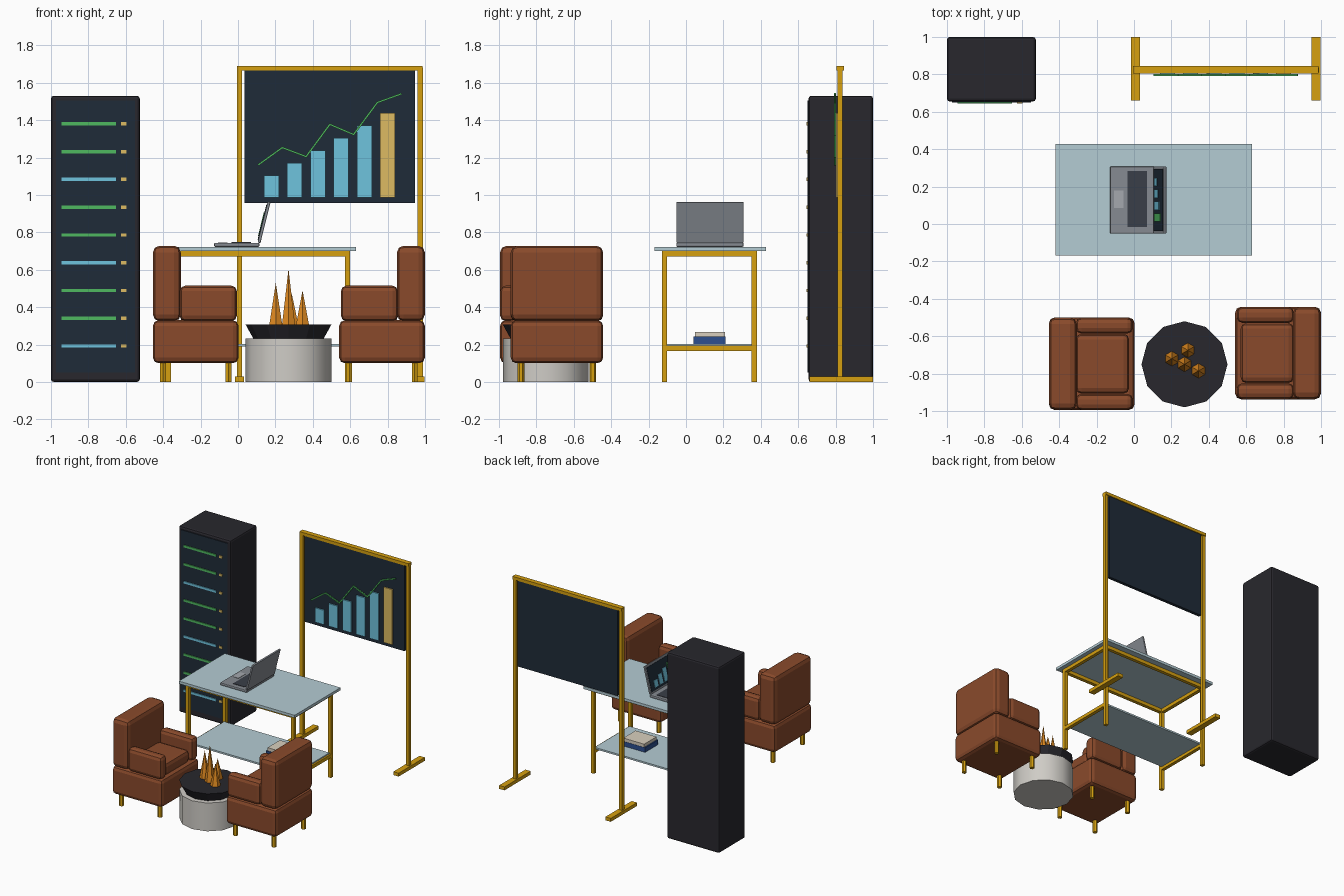
import bpy, math
from mathutils import Vector

if "Cube" in bpy.data.objects:
    bpy.data.objects.remove(bpy.data.objects["Cube"])


def mat(name, hexcol):
    m = bpy.data.materials.new(name)
    c = [int(hexcol[i:i + 2], 16) / 255 for i in (0, 2, 4)]
    m.diffuse_color = [((v + 0.055) / 1.055) ** 2.4 if v > 0.04 else v / 12.92 for v in c] + [1]
    m.use_nodes = True
    m.node_tree.nodes["Principled BSDF"].inputs["Base Color"].default_value = m.diffuse_color
    return m


GOLD, GLASS = mat("gold", "D6A010"), mat("glass", "B4CCD4")
LEATHER, BLACK = mat("leather", "8A4A2B"), mat("black", "28272D")
NAVY, GREEN = mat("navy", "1F2B38"), mat("green", "4FB860")
BLUE, SAND = mat("blue", "6FC3DE"), mat("sand", "DDBB62")
STEEL, DARK = mat("steel", "868B92"), mat("dark_keys", "3A3E48")
FLAME, STONE = mat("flame", "E08A20"), mat("stone", "CFCCC6")
BOOK, PAPER = mat("book_blue", "2C4F8F"), mat("paper", "D8CFBE")


def finish(o, name, m):
    o.name = name
    o.data.materials.append(m)
    return o


def box(name, x, y, z, m, bevel=0, segs=2):
    """Box from (min, max) ranges."""
    bpy.ops.mesh.primitive_cube_add(size=1, location=[sum(r) / 2 for r in (x, y, z)])
    o = finish(bpy.context.object, name, m)
    o.scale = [abs(r[1] - r[0]) for r in (x, y, z)]
    bpy.ops.object.transform_apply(location=False, rotation=False, scale=True)
    if bevel:
        b = o.modifiers.new("bevel", 'BEVEL')
        b.width, b.segments = bevel, segs
    return o


def cone(name, loc, r1, r2, z, sides, m):
    bpy.ops.mesh.primitive_cone_add(vertices=sides, radius1=r1, radius2=r2, depth=z[1] - z[0],
                                    location=(loc[0], loc[1], sum(z) / 2))
    return finish(bpy.context.object, name, m)


def span(c, half):
    return (c - half, c + half)


# Server rack with status lights
box("rack_body", (-1, -0.525), (0.655, 1), (0, 1.53), BLACK, 0.015)
box("rack_front", (-0.972, -0.552), (0.65, 0.67), (0.05, 1.505), NAVY)
for i in range(9):
    z = 1.38 - i * 0.1485
    box("rack_light_bar", (-0.945, -0.652), (0.643, 0.66), span(z, 0.009), BLUE if i % 3 == 2 else GREEN)
    box("rack_light_dot", (-0.625, -0.595), (0.643, 0.66), span(z, 0.009), SAND)

# Board stand
for x in (0.008, 0.974):
    box("board_post", span(x, 0.014), (0.81, 0.838), (0.02, 1.68), GOLD)
    box("board_foot", span(x, 0.024), (0.66, 1), (0, 0.028), GOLD)
box("board_top_rail", (-0.005, 0.987), (0.805, 0.845), (1.665, 1.69), GOLD)
box("board_panel", (0.036, 0.945), (0.812, 0.838), (0.958, 1.665), NAVY)

# Chart on the board
for i in range(6):
    box("chart_bar", span(0.178 + i * 0.1243, 0.04), (0.802, 0.815),
        (0.985, 1.103 + i * 0.0672), SAND if i == 5 else BLUE)
heights = [1.162, 1.253, 1.205, 1.377, 1.323, 1.494, 1.54]
points = [Vector((0.11 + i * 0.127, 0.797, z)) for i, z in enumerate(heights)]
for a, b in zip(points, points[1:]):
    d = b - a
    o = box("chart_line", span(0, d.length / 2 + 0.003), span(0, 0.005), span(0, 0.005), GREEN)
    o.location = (a + b) / 2
    o.rotation_euler.y = -math.atan2(d.z, d.x)

# Glass table
LX, LY, H = (-0.372, 0.585), (-0.115, 0.365), 0.014
box("table_top", (-0.42, 0.632), (-0.168, 0.428), (0.7, 0.722), GLASS)
box("table_shelf", LX, (LY[0] + H, LY[1] - H), (0.19, 0.204), GLASS)
for x in LX:
    for y in LY:
        box("table_leg", span(x, H), span(y, H), (0, 0.7), GOLD)
    for name, z in (("table_side_rail", 0.685), ("shelf_rail", 0.18)):
        box(name, span(x, H), LY, span(z, 0.014), GOLD)
for y in LY:
    box("table_long_rail", LX, span(y, H), (0.671, 0.699), GOLD)

# Books on the shelf
box("lower_book", (0.225, 0.44), (0.04, 0.21), (0.202, 0.242), BOOK)
box("upper_book", (0.235, 0.425), (0.048, 0.208), (0.242, 0.268), PAPER)

# Laptop base
box("laptop_base", (-0.128, 0.115), (-0.052, 0.308), (0.722, 0.744), STEEL, 0.007)
box("laptop_keys", (-0.035, 0.07), (-0.015, 0.283), (0.74, 0.747), DARK)
box("laptop_trackpad", (-0.107, -0.055), (0.085, 0.18), (0.74, 0.7465), PAPER).data.materials[0] = mat("pad", "A5A9AF")

# Laptop screen, built upright at its hinge and tilted back
screen = [box("laptop_lid", (-0.008, 0.008), (-0.052, 0.308), (0, 0.225), STEEL, 0.005),
          box("laptop_display", (-0.011, 0), (-0.037, 0.293), (0.015, 0.21), NAVY)]
for i in range(4):
    screen.append(box("laptop_bar", (-0.014, 0), span(0.225 - i * 0.0635, 0.022),
                      (0.035, 0.09 + i * 0.025), GREEN if i == 3 else BLUE))
hinge = bpy.data.objects.new("laptop_hinge", None)
bpy.context.collection.objects.link(hinge)
hinge.hide_render = True
hinge.location = (0.112, 0, 0.744)
hinge.rotation_euler.y = math.radians(14)
for o in screen:
    o.parent = hinge


# Armchairs: s = +1 faces +x, s = -1 faces -x
def armchair(cx, cy, s):
    def part(name, x, y, z, bevel=0.03):
        box(name, sorted((cx + s * x[0], cx + s * x[1])), (cy + y[0], cy + y[1]), z, LEATHER, bevel)
    part("chair_base", (-0.229, 0.229), (-0.247, 0.247), (0.1, 0.33))
    part("chair_back", (-0.229, -0.08), (-0.247, 0.247), (0.325, 0.728), 0.035)
    for y in (-0.204, 0.204):
        part("chair_arm", (-0.085, 0.22), span(y, 0.043), (0.325, 0.515))
    part("chair_cushion", (-0.085, 0.2), (-0.16, 0.16), (0.32, 0.425))
    for x in (-0.175, 0.175):
        for y in (-0.192, 0.192):
            cone("chair_leg", (cx + x, cy + y), 0.018, 0.018, (0, 0.11), 6, GOLD)


armchair(-0.226, -0.747, 1)
armchair(0.77, -0.69, -1)

# Fire pit
FX, FY = 0.27, -0.75
cone("fire_pedestal", (FX, FY), 0.229, 0.229, (0, 0.232), 12, STONE)
bpy.ops.object.shade_smooth_by_angle(angle=math.radians(35))
cone("fire_bowl", (FX, FY), 0.187, 0.23, (0.23, 0.308), 12, BLACK)
for dx, dy, top in ((0, 0, 0.605), (-0.068, 0.03, 0.53), (0.075, -0.035, 0.49), (0.018, 0.075, 0.47)):
    cone("flame", (FX + dx, FY + dy), 0.04, 0, (0.305, top), 6, FLAME)
